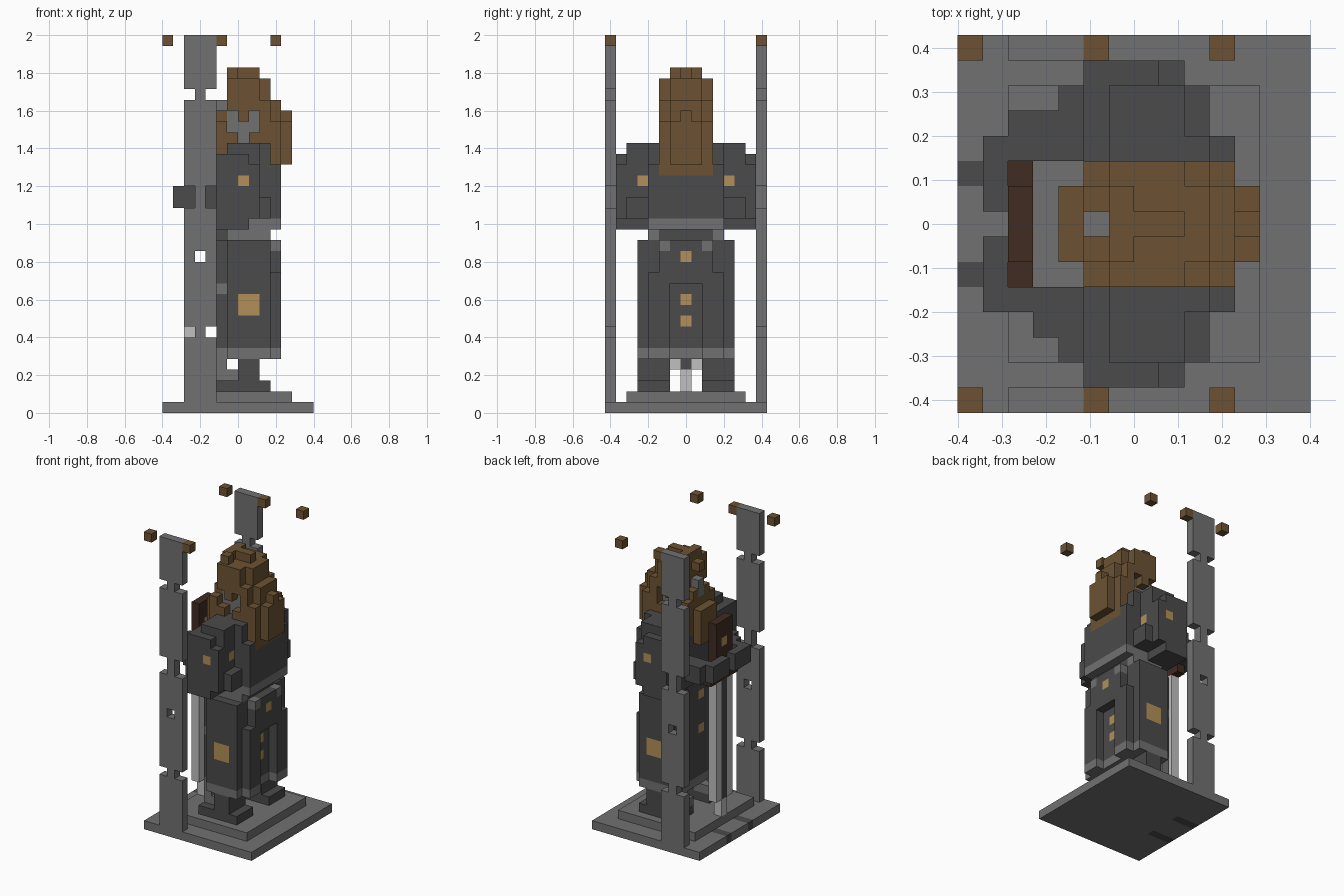
import bpy
import bmesh
from mathutils import Vector

old = bpy.data.objects.get("Cube")
if old:
    bpy.data.objects.remove(old)

U = 2 / 35            # edge of one block
NX, NY = 14, 15       # blocks along x and y

COLOURS = {
    "charcoal": (0.069, 0.069, 0.069),
    "stone": (0.166, 0.166, 0.166),
    "pale_steel": (0.53, 0.53, 0.53),
    "brown": (0.15, 0.086, 0.033),
    "dark_maroon": (0.053, 0.025, 0.016),
    "gold": (0.45, 0.28, 0.098),
}
names = list(COLOURS)
materials = []
for name, rgb in COLOURS.items():
    mat = bpy.data.materials.new(name)
    mat.use_nodes = True
    mat.diffuse_color = (*rgb, 1)
    bsdf = mat.node_tree.nodes["Principled BSDF"]
    bsdf.inputs["Base Color"].default_value = (*rgb, 1)
    bsdf.inputs["Roughness"].default_value = 0.9
    materials.append(mat)

cells = {}            # block position -> (part, colour); later parts replace earlier ones


def fill(part, colour, x, y, z, mirror=False):
    """Fill a box of blocks; each range is (start, stop), or one index."""
    rx, ry, rz = (range(*r) if isinstance(r, tuple) else range(r, r + 1) for r in (x, y, z))
    for i in rx:
        for j in ry:
            for k in rz:
                cells[i, j, k] = (part, colour)
                if mirror:
                    cells[i, NY - 1 - j, k] = (part, colour)


def clear(x, y, z):
    for j in (y, NY - 1 - y):
        cells.pop((x, j, z), None)


# Stepped base with two dark inlaid strips
fill("base", "stone", (0, NX), (0, NY), 0)
fill("base", "charcoal", (0, 3), 5, 0, True)
fill("base_step", "stone", (2, 12), (2, 13), 1)

# Side pillars with notches and a peep hole
fill("pillar", "stone", (2, 5), 0, (1, 35), True)
for k in (7, 19, 20, 29):
    clear(2, 0, k)
    clear(4, 0, k)
clear(3, 0, 14)

# Floating corner blocks
for i in (0, 5, 10):
    fill("top_block", "brown", i, 0, 34, True)

# Boots, legs and toe guards
fill("boot", "charcoal", (5, 10), (3, 6), 2, True)
fill("leg", "charcoal", (7, 9), (3, 6), (3, 5), True)
fill("toe_guard", "stone", (5, 7), (4, 6), 3, True)
fill("toe_guard", "stone", 5, 4, 4, True)

# Robe skirt: stepped outline, pale hem, recessed strip down the back
for y, x in ((3, (6, 10)), (4, (5, 10)), (5, (5, 11)), ((6, 8), (5, 10))):
    fill("robe_skirt", "charcoal", x, y, (6, 16), True)
    fill("robe_hem", "stone", x, y, 5, True)
fill("robe_skirt", "charcoal", 10, 4, (6, 13), True)
fill("robe_hem", "stone", 10, 4, 5, True)
fill("robe_skirt", "charcoal", 10, (6, 9), (12, 16))
fill("robe_clasp", "stone", 5, 4, 11, True)

# Waist and belt
fill("waist", "charcoal", (5, 10), (5, 10), 16)
fill("belt", "stone", (6, 11), (4, 11), 17)
fill("belt", "stone", (6, 10), 4, 16, True)
fill("belt", "stone", 10, 5, 15, True)

# Chest
fill("chest", "charcoal", (5, 10), (5, 10), (17, 25))
fill("chest", "charcoal", 10, (5, 10), (18, 22))

# Wide sleeves, shoulders and forearms
fill("sleeve", "charcoal", (5, 9), (1, 4), (18, 24), True)
clear(8, 1, 23)
fill("sleeve", "charcoal", 9, (2, 4), (18, 20), True)
fill("sleeve", "charcoal", (5, 11), 4, (18, 23), True)
fill("sleeve", "charcoal", (5, 10), 4, 23, True)
fill("sleeve", "charcoal", (5, 8), (1, 5), 17, True)
fill("shoulder", "charcoal", (6, 9), (2, 5), 24, True)
fill("shoulder", "charcoal", 9, 4, 24, True)
fill("forearm", "charcoal", 4, (2, 5), (18, 21), True)
fill("forearm", "charcoal", 3, 3, (19, 21), True)
fill("forearm", "charcoal", 2, 11, (19, 21))
fill("forearm", "charcoal", (1, 4), 4, (19, 21), True)
fill("hand", "charcoal", 1, (4, 7), (19, 21), True)

# Upright sword: blade with dark groove, tip, guard and maroon grip
fill("blade", "pale_steel", 2, 6, (4, 18), True)
fill("blade_groove", "charcoal", 2, 7, (4, 18))
fill("blade_tip", "pale_steel", 2, 7, (2, 4))
fill("guard", "dark_maroon", 2, (5, 10), (18, 20))
fill("grip", "dark_maroon", 2, (6, 9), (20, 25))
fill("grip_stud", "gold", 2, 7, 22)

# Head, hair and beard
fill("head", "brown", (6, 9), (5, 10), (25, 31))
fill("head", "brown", 9, (5, 10), (25, 29))
fill("head", "brown", 9, (6, 9), (29, 31))
fill("hair_top", "brown", (6, 9), 7, 31)
fill("hair_top", "brown", 6, 6, 31, True)
fill("hair_back", "brown", (8, 11), (5, 10), (22, 27))
fill("hair_back", "brown", 10, (6, 9), (27, 29))
fill("hair_tail", "brown", 11, (6, 9), (23, 27))
fill("hair_tail", "brown", 11, 7, 27)
fill("beard", "brown", 5, (5, 10), (23, 27))
fill("beard", "brown", 4, (6, 9), (22, 26))
fill("brow", "brown", 5, (6, 9), 27)

# Nose and ears, the ears set one block into the hair
fill("nose", "stone", 5, 7, (27, 29))
for i, k in ((6, 27), (8, 27), (6, 26), (7, 26), (8, 26), (7, 25)):
    clear(i, 5, k)
    fill("ear", "stone", i, 6, k, True)

# Gold buttons and side emblems
fill("back_button", "gold", 10, 7, 14)
for k in (8, 10):
    fill("back_button", "gold", 9, 7, k)
for k in (11, 15):
    fill("front_button", "gold", 5, 7, k)
fill("skirt_emblem", "gold", (7, 9), 3, (9, 11), True)
fill("sleeve_button", "gold", 7, 1, 21, True)
fill("sleeve_button", "gold", 8, 3, 21, True)

# Build one mesh per part from the exposed block faces
AXES = [Vector((1, 0, 0)), Vector((0, 1, 0)), Vector((0, 0, 1))]
for part in sorted({p for p, _ in cells.values()}):
    bm = bmesh.new()
    for cell, (owner, colour) in cells.items():
        if owner != part:
            continue
        centre = Vector((cell[0] + 0.5 - NX / 2, cell[1] + 0.5 - NY / 2, cell[2] + 0.5))
        for a in range(3):
            for sign in (-1, 1):
                n = AXES[a] * sign
                if tuple(int(c + d) for c, d in zip(cell, n)) in cells:
                    continue
                u, v = AXES[(a + 1) % 3], AXES[(a + 2) % 3] * sign
                corners = [(-u - v), (u - v), (u + v), (v - u)]
                face = bm.faces.new([bm.verts.new((centre + (n + c) / 2) * U) for c in corners])
                face.material_index = names.index(colour)
    bmesh.ops.remove_doubles(bm, verts=bm.verts, dist=U / 100)
    bmesh.ops.dissolve_limit(bm, angle_limit=0.01, verts=bm.verts, edges=bm.edges, delimit={"MATERIAL"})
    mesh = bpy.data.meshes.new(part)
    bm.to_mesh(mesh)
    bm.free()
    for mat in materials:
        mesh.materials.append(mat)
    bpy.context.collection.objects.link(bpy.data.objects.new(part, mesh))
